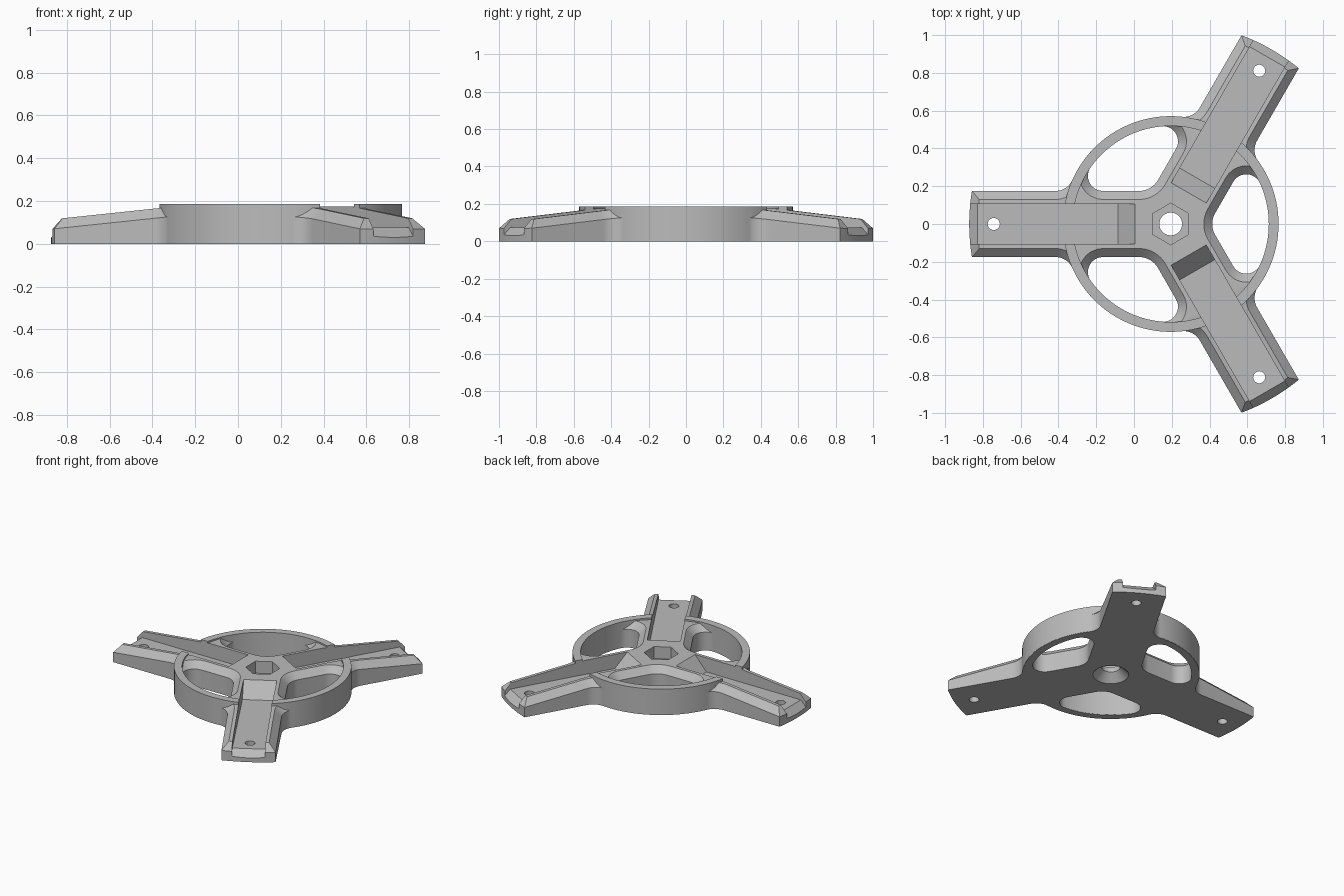
import bpy, bmesh
from math import sin, cos, radians, degrees, atan2, asin, sqrt

if "Cube" in bpy.data.objects:
    bpy.data.objects.remove(bpy.data.objects["Cube"])

# Main dimensions, measured from the hub axis
HUB_X = 0.1945
WIDTH, TIP = 0.175, 1.067
RING_OUT, RING_IN, RING_TOP = 0.57, 0.52, 0.185
HUB_TOP, BEVEL, FALL = 0.175, 0.045, 0.105
FLOOR, SLOT = 0.075, 0.107
ARMS, HOLES = (60, 180, 300), (0, 120, 240)

gray = bpy.data.materials.new("light gray")
gray.use_nodes = True
gray.diffuse_color = (0.5, 0.5, 0.5, 1)
gray.node_tree.nodes["Principled BSDF"].inputs["Base Color"].default_value = (0.5, 0.5, 0.5, 1)


def arc(cx, cy, r, a0, a1, n):
    steps = [radians(a0 + (a1 - a0) * i / n) for i in range(n + 1)]
    return [(cx + r * cos(a), cy + r * sin(a)) for a in steps]


def circle(r, n=48, turn=0, cx=0):
    return arc(cx, 0, r, turn, turn + 360, n)[:-1]


def spin(p, angle):
    a = radians(angle)
    return (p[0] * cos(a) - p[1] * sin(a), p[0] * sin(a) + p[1] * cos(a))


def finish(name, bm):
    bmesh.ops.recalc_face_normals(bm, faces=bm.faces)
    mesh = bpy.data.meshes.new(name)
    bm.to_mesh(mesh)
    bm.free()
    mesh.materials.append(gray)
    obj = bpy.data.objects.new(name, mesh)
    obj.location.x = HUB_X
    bpy.context.collection.objects.link(obj)
    return obj


def bridge(bm, a, b):
    for i in range(len(a)):
        j = (i + 1) % len(a)
        bm.faces.new((a[i], a[j], b[j], b[i]))


def loft(name, loops, angles=(0,), tube=False):
    """Skin a stack of 3D loops, repeated around the hub axis."""
    bm = bmesh.new()
    for angle in angles:
        rows = [[bm.verts.new((*spin(p, angle), p[2])) for p in loop] for loop in loops]
        for a, b in zip(rows, rows[1:]):
            bridge(bm, a, b)
        if tube:
            bridge(bm, rows[-1], rows[0])
        else:
            bm.faces.new(rows[0])
            bm.faces.new(rows[-1])
    return finish(name, bm)


def at_z(points, z):
    return [(x, y, z) for x, y in points]


def combine(target, other, operation):
    mod = target.modifiers.new(other.name, "BOOLEAN")
    mod.operation, mod.solver, mod.object = operation, "EXACT", other
    bpy.context.view_layer.objects.active = target
    bpy.ops.object.modifier_apply(modifier=mod.name)
    bpy.data.objects.remove(other)


def arm_outline(c):
    """Third of the outer outline, inset by c, for an arm along +x."""
    w, r, fillet = WIDTH - c, TIP - c, 0.1
    fy = WIDTH + fillet
    fx = sqrt((RING_OUT + fillet) ** 2 - fy ** 2)
    toward = degrees(atan2(fy, fx))
    half = arc(0, 0, r, 0, degrees(asin(w / r)), 6)
    half += arc(fx, fy, fillet + c, -90, toward - 180, 10)
    end = len(half) - 1
    half += arc(0, 0, RING_OUT - c, toward, 60, 8)[1:]
    return [(x, -y) for x, y in half[:0:-1]] + half[:-1], len(half) - 1 - end


def top_z(x):
    return HUB_TOP - FALL * max(0, x - 0.483)


# Three armed body with sloping, bevelled arms
bm = bmesh.new()
base, shoulder, crown = [], [], []
edge, first = arm_outline(0)
inset, _ = arm_outline(BEVEL)
for angle in ARMS:
    for p, q in zip(edge, inset):
        base.append(bm.verts.new((*spin(p, angle), 0)))
        shoulder.append(bm.verts.new((*spin(p, angle), top_z(p[0]) - BEVEL)))
        crown.append(bm.verts.new((*spin(q, angle), top_z(q[0]))))
bridge(bm, base, shoulder)
bridge(bm, shoulder, crown)
bm.faces.new(base)
count, hub = len(edge), []
for k in range(len(ARMS)):
    part = crown[k * count:(k + 1) * count]
    last = count - first
    bm.faces.new(part[first:last + 1])
    hub += part[:first + 1] + part[last:]
bm.faces.new(hub)
frame = finish("three_arm_frame", bm)


def hole_outline(c):
    """Rounded opening between two arms, grown by c, pointing along +x."""
    hub_r, corner = 0.116, 0.08
    d = (WIDTH + hub_r) / sin(radians(60))
    cy = WIDTH + corner
    cx = sqrt((RING_IN - corner) ** 2 - cy ** 2)
    out = degrees(atan2(cy, cx))
    half = arc(d * cos(radians(60)), WIDTH + hub_r, hub_r + c, 240, 270, 6)
    half += arc(cx, cy, corner + c, -90, out, 12)
    half += arc(0, 0, RING_IN + c, out, 60, 8)[1:]
    half = [spin(p, -60) for p in half]
    return half + [(x, -y) for x, y in half[-2:0:-1]]


# Openings with a flared upper edge
flare = BEVEL + 0.012
openings = loft("openings", [at_z(hole_outline(0), -0.1),
                             at_z(hole_outline(0), HUB_TOP - BEVEL),
                             at_z(hole_outline(flare), HUB_TOP - BEVEL + flare)], HOLES)
combine(frame, openings, "DIFFERENCE")

# Raised ring
ro, ri = circle(RING_OUT + 0.001, 120), circle(RING_IN - 0.001, 120)
ring = loft("ring", [at_z(ro, 0.002), at_z(ro, RING_TOP), at_z(ri, RING_TOP), at_z(ri, 0.002)], tube=True)
combine(frame, ring, "UNION")

# Arm channels: inner ramp, flat floor, bevelled outer lip
side = [(0.28, FLOOR), (1.022, FLOOR), (1.122, FLOOR - 0.1), (1.122, 0.4), (0.1675, 0.4), (0.1675, 0.2)]
channels = loft("channels", [[(x, y, z) for x, z in side] for y in (-SLOT, SLOT)], ARMS)
combine(frame, channels, "DIFFERENCE")

# Bolt holes near the arm tips
bolt = circle(0.032, 24, cx=0.937)
combine(frame, loft("bolt_holes", [at_z(bolt, -0.1), at_z(bolt, 0.3)], ARMS), "DIFFERENCE")

# Hub bore with countersunk underside and hexagonal pocket
bore = loft("bore", [at_z(circle(r), z) for r, z in ((0.125, -0.01), (0.06, 0.055), (0.06, 0.12))])
combine(frame, bore, "DIFFERENCE")
hexagon = circle(0.11, 6, 30)
combine(frame, loft("hex_pocket", [at_z(hexagon, 0.09), at_z(hexagon, 0.3)]), "DIFFERENCE")

# Smooth curved walls, keep edges crisp
bpy.ops.object.select_all(action="DESELECT")
frame.select_set(True)
bpy.context.view_layer.objects.active = frame
bpy.ops.object.shade_smooth_by_angle(angle=radians(25))
